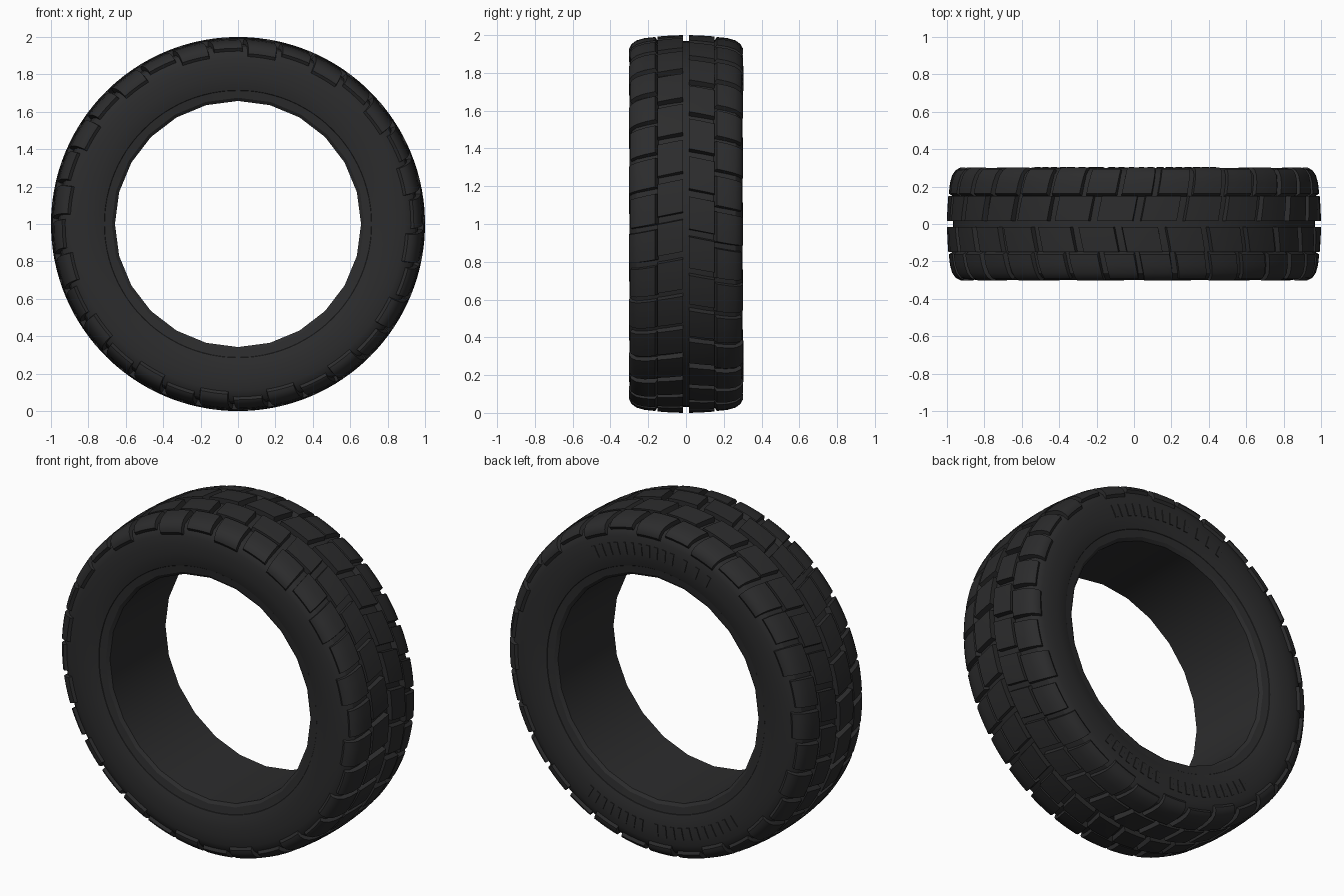
import bpy, bmesh, math
from math import pi, sin, cos, radians

old = bpy.data.objects.get("Cube")
if old:
    bpy.data.objects.remove(old, do_unlink=True)

rubber = bpy.data.materials.new("black_rubber")
rubber.use_nodes = True
COLOUR = (0.025, 0.025, 0.026, 1)
rubber.diffuse_color = COLOUR
bsdf = rubber.node_tree.nodes["Principled BSDF"]
bsdf.inputs["Base Color"].default_value = COLOUR
bsdf.inputs["Roughness"].default_value = 0.8


def point(r, theta, y):
    """Polar position around the wheel axle."""
    return (r * cos(theta), y, 1 + r * sin(theta))


def finish(bm, name, angle=30):
    bmesh.ops.recalc_face_normals(bm, faces=bm.faces)
    mesh = bpy.data.meshes.new(name)
    bm.to_mesh(mesh)
    bm.free()
    mesh.materials.append(rubber)
    mesh.shade_smooth()
    mesh.set_sharp_from_angle(angle=radians(angle))
    obj = bpy.data.objects.new(name, mesh)
    bpy.context.collection.objects.link(obj)
    return obj


def lathe(name, loop, sides):
    """Spin a closed (radius, y) loop around the axle."""
    bm = bmesh.new()
    rings = [[bm.verts.new(point(r, 2 * pi * i / sides, y)) for r, y in loop]
             for i in range(sides)]
    n = len(loop)
    for i in range(sides):
        a, b = rings[i], rings[(i + 1) % sides]
        for j in range(n):
            k = (j + 1) % n
            bm.faces.new((a[j], a[k], b[k], b[j]))
    return finish(bm, name)


def add_block(bm, profile, centre, length, side, depth, skew=0.2, taper=0.006, steps=3):
    """Curved slab following a (radius, y) profile, with tapered walls."""
    mid = sum(y for r, y in profile) / len(profile)

    def sheet(sink, grow):
        grid = []
        for i in range(steps + 1):
            th = centre + (length + 2 * grow) * (i / steps - 0.5)
            grid.append([bm.verts.new(point(r - sink[0], th - skew * (y - mid),
                                            side * (y - sink[1]))) for r, y in profile])
        return grid

    top, base = sheet((0, 0), 0), sheet(depth, taper)
    last = len(profile) - 1
    for i in range(steps):
        for j in range(last):
            for g in (top, base):
                bm.faces.new((g[i][j], g[i][j + 1], g[i + 1][j + 1], g[i + 1][j]))
        for j in (0, last):
            bm.faces.new((top[i][j], top[i + 1][j], base[i + 1][j], base[i][j]))
    for i in (0, steps):
        for j in range(last):
            bm.faces.new((top[i][j], top[i][j + 1], base[i][j + 1], base[i][j]))


# Carcass: rounded sidewalls with a shallow crown under the tread
half = [(0.705, 0.27), (0.715, 0.283), (0.745, 0.292), (0.79, 0.298), (0.84, 0.299),
        (0.89, 0.295), (0.925, 0.284), (0.948, 0.262), (0.96, 0.21), (0.968, 0.1)]
lathe("tyre_carcass", half + [(r, -y) for r, y in reversed(half)], 96)

# Inner liner: coarser ring forming the bore and the bead lips
bead = [(0.658, 0.26), (0.675, 0.274), (0.719, 0.281)]
lathe("inner_liner", bead + [(r, -y) for r, y in reversed(bead)], 24)

# Tread rows, two per side
CENTRE_ROW = [(1.0, 0.015), (0.998, 0.08), (0.993, 0.15)]
LONG_SHOULDER = [(0.99, 0.163), (0.984, 0.22), (0.972, 0.262), (0.953, 0.288),
                 (0.93, 0.301), (0.912, 0.303)]
SHORT_SHOULDER = LONG_SHOULDER[:4] + [(0.94, 0.295)]
CENTRES, SHOULDERS = 30, 32

for side, label in ((-1, "front"), (1, "back")):
    bm = bmesh.new()
    start = pi / 2 + (0.08 if side > 0 else -0.04)
    for i in range(CENTRES):
        u = start + 2 * pi * i / CENTRES
        stretch = 1 + 0.14 * sin(u)
        add_block(bm, CENTRE_ROW, u - 0.14 * cos(u), 0.168 * stretch, side, (0.04, 0))
    finish(bm, "centre_tread_blocks_" + label)

    bm = bmesh.new()
    start = radians(82.5) + (pi / SHOULDERS if side > 0 else 0)
    for i in range(SHOULDERS):
        profile = SHORT_SHOULDER if i % 2 else LONG_SHOULDER
        add_block(bm, profile, start + 2 * pi * i / SHOULDERS, 0.16, side, (0.03, 0.02))
    finish(bm, "shoulder_tread_blocks_" + label)

# Raised ribs on the back sidewall: three arcs and a few single bars
RIB = [(0.855, 0.302), (0.82, 0.304), (0.785, 0.302)]
bm = bmesh.new()
for first, final, count in ((62, 98, 11), (104, 115, 3), (-84, -59, 8), (-129, -91, 11)):
    for i in range(count):
        angle = radians(first + (final - first) * i / (count - 1))
        add_block(bm, RIB, angle, 0.03, 1, (0, 0.01), skew=0, taper=0, steps=1)
finish(bm, "sidewall_ribs")
